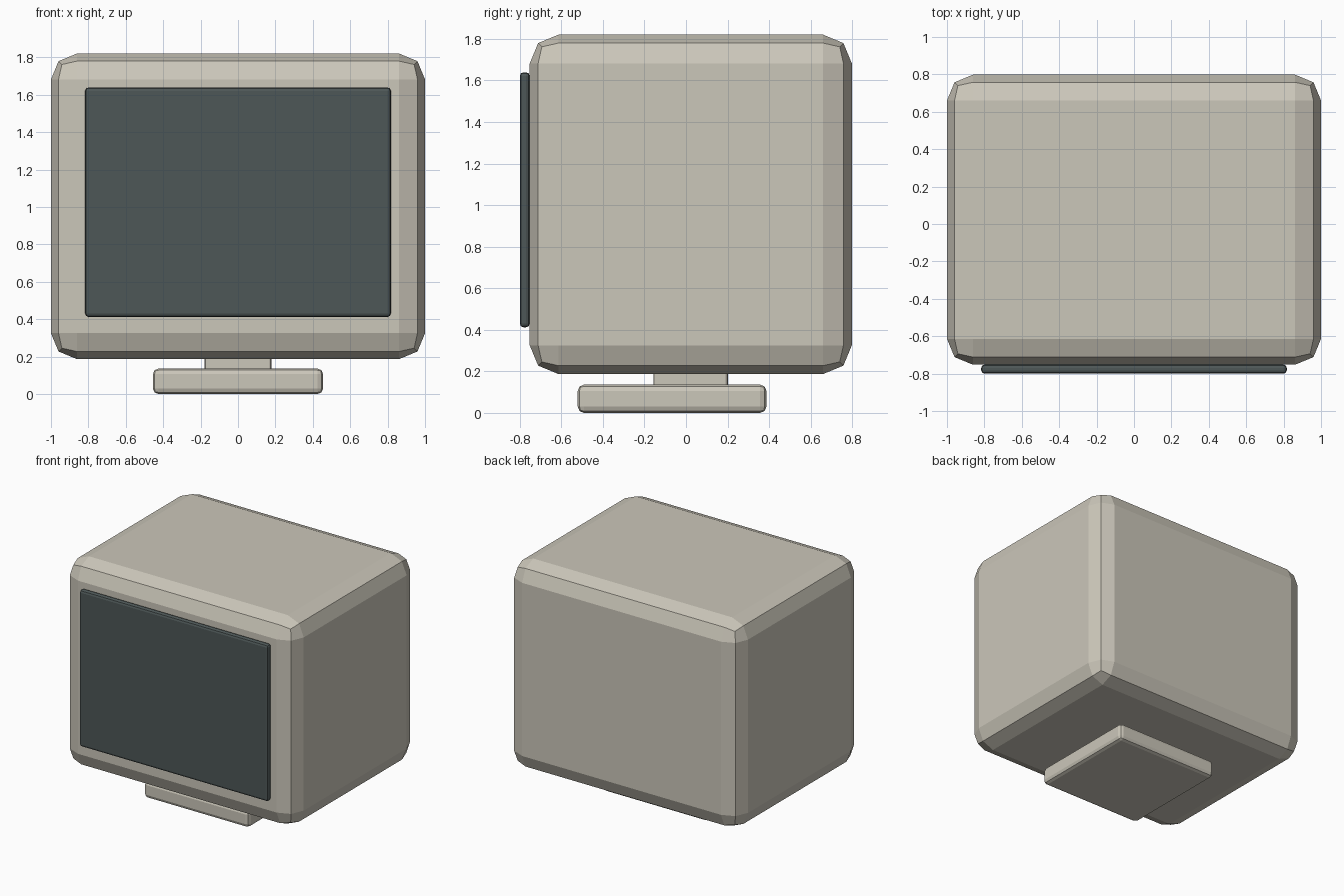
import bpy
import bmesh

if "Cube" in bpy.data.objects:
    bpy.data.objects.remove(bpy.data.objects["Cube"])


def material(name, colour):
    mat = bpy.data.materials.new(name)
    mat.diffuse_color = (*colour, 1.0)
    mat.use_nodes = True
    mat.node_tree.nodes["Principled BSDF"].inputs["Base Color"].default_value = mat.diffuse_color
    return mat


def rounded_box(name, low, high, bevel, mat):
    """Box between two corners, every edge rounded with two flat facets."""
    bm = bmesh.new()
    bmesh.ops.create_cube(bm, size=1.0)
    for v in bm.verts:
        for i in range(3):
            v.co[i] = low[i] if v.co[i] < 0 else high[i]
    bmesh.ops.bevel(bm, geom=bm.edges[:], offset=bevel, offset_type='OFFSET',
                    segments=2, profile=0.5, affect='EDGES')
    mesh = bpy.data.meshes.new(name)
    bm.to_mesh(mesh)
    bm.free()
    mesh.materials.append(mat)
    obj = bpy.data.objects.new(name, mesh)
    bpy.context.collection.objects.link(obj)
    return obj


casing = material("beige_plastic", (0.60, 0.57, 0.49))
glass = material("dark_glass", (0.075, 0.095, 0.095))

# Large rounded monitor housing
rounded_box("housing", (-1, -0.752, 0.187), (1, 0.798, 1.82), 0.138, casing)

# Thin screen panel standing proud of the front
rounded_box("screen", (-0.817, -0.8, 0.412), (0.817, -0.752, 1.639), 0.018, glass)

# Short neck reaching into the housing and the base
rounded_box("neck", (-0.179, -0.157, 0.10), (0.179, 0.202, 0.24), 0.014, casing)

# Square foot plate
rounded_box("base", (-0.455, -0.521, 0), (0.455, 0.387, 0.136), 0.03, casing)
